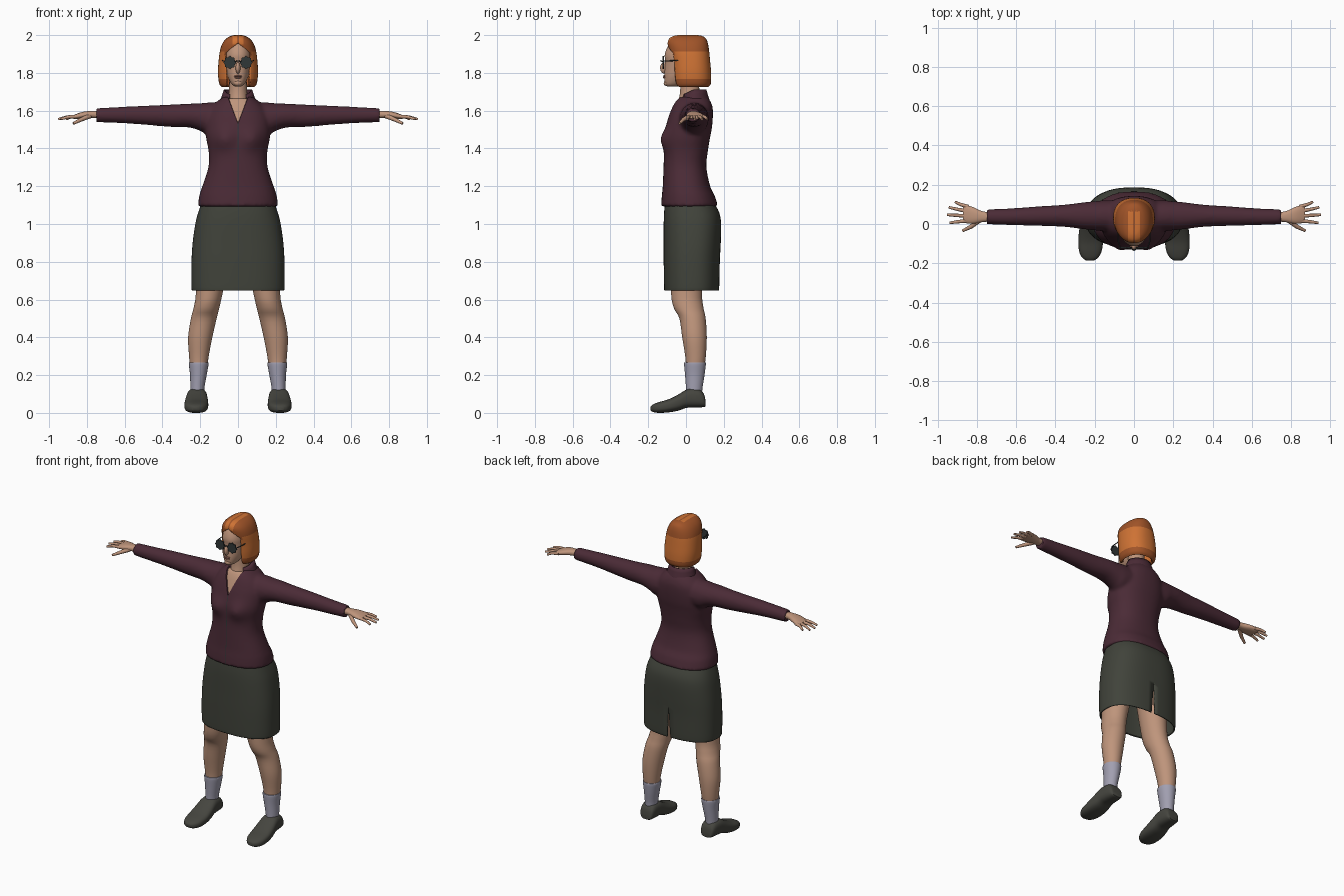
import bpy, bmesh, math
from mathutils import Vector

cube = bpy.data.objects.get("Cube")
if cube:
    bpy.data.objects.remove(cube)


def material(name, *rgb):
    m = bpy.data.materials.new(name)
    m.use_nodes = True
    m.diffuse_color = (*rgb, 1)
    m.node_tree.nodes["Principled BSDF"].inputs["Base Color"].default_value = (*rgb, 1)
    return m


SKIN = material("skin", .52, .30, .20)
JACKET = material("plum_cloth", .07, .024, .037)
SKIRT = material("charcoal_cloth", .052, .056, .043)
SHOE = material("shoe_leather", .06, .06, .05)
SOCK = material("lilac_grey_knit", .36, .35, .44)
BRIGHT = material("bright_orange_hair", .62, .17, .035)
DARK = material("dark_orange_hair", .36, .09, .022)
LENS = material("dark_glass", .03, .038, .038)
LIPS = material("lips", .34, .15, .11)


def smooth_rings(rings, steps=4):
    """Catmull-Rom interpolation between cross-sections."""
    out = []
    for i in range(len(rings) - 1):
        a, b, c, d = (Vector(rings[min(max(k, 0), len(rings) - 1)]) for k in range(i - 1, i + 3))
        for t in (s / steps for s in range(steps)):
            out.append((2 * b + (c - a) * t + (2 * a - 5 * b + 4 * c - d) * t * t
                        + (3 * b - a - 3 * c + d) * t ** 3) / 2)
    return out + [Vector(rings[-1])]


def loft(bm, rings, axis="z", power=2.3, sides=40):
    """Closed loft of rings (position, centre u, centre v, radius u, radius v)."""
    def point(r, k):
        a = math.tau * k / sides
        c, s = math.cos(a), math.sin(a)
        u = r[1] + r[3] * math.copysign(abs(c) ** (2 / power), c)
        v = r[2] + r[4] * math.copysign(abs(s) ** (2 / power), s)
        return {"z": (u, v, r[0]), "x": (r[0], u, v), "y": (u, r[0], v)}[axis]
    loops = [[bm.verts.new(point(r, k)) for k in range(sides)] for r in smooth_rings(rings)]
    for a, b in zip(loops, loops[1:]):
        for k in range(sides):
            j = (k + 1) % sides
            bm.faces.new((a[k], a[j], b[j], b[k]))
    bm.faces.new(loops[0])
    bm.faces.new(loops[-1])
    bmesh.ops.recalc_face_normals(bm, faces=bm.faces)


def upright(rings):
    """Turn (z, half width, front y, back y) into centred rings."""
    return [(z, 0, (f + b) / 2, w, (b - f) / 2) for z, w, f, b in rings]


def leg_rings(rings):
    """Turn (z, centre x, half width, front y, back y) into rings."""
    return [(z, x, (f + b) / 2, w, (b - f) / 2) for z, x, w, f, b in rings]


def cut(bm, co, no, test):
    """Split the faces that pass the test along a plane."""
    faces = [f for f in bm.faces if test(f.calc_center_median())]
    geom = set(faces)
    for f in faces:
        geom.update(f.edges)
        geom.update(f.verts)
    bmesh.ops.bisect_plane(bm, geom=list(geom), plane_co=co, plane_no=no, dist=1e-5)


def remove(bm, test):
    bmesh.ops.delete(bm, geom=[f for f in bm.faces if test(f.calc_center_median())], context="FACES")


def finish(bm, name, mats, mirror=False, thickness=0, angle=50):
    me = bpy.data.meshes.new(name)
    bm.to_mesh(me)
    bm.free()
    for m in mats:
        me.materials.append(m)
    ob = bpy.data.objects.new(name, me)
    bpy.context.collection.objects.link(ob)
    bpy.ops.object.select_all(action="DESELECT")
    ob.select_set(True)
    bpy.context.view_layer.objects.active = ob
    bpy.ops.object.shade_smooth_by_angle(angle=math.radians(angle))
    if thickness:
        mod = ob.modifiers.new("thickness", "SOLIDIFY")
        mod.thickness, mod.offset = thickness, -1
    if mirror:
        ob.modifiers.new("mirror", "MIRROR")
    return ob


def part(name, rings, mat, mirror=False, **kw):
    bm = bmesh.new()
    loft(bm, rings, **kw)
    return finish(bm, name, [mat], mirror)


def tube(name, points, radius, mat, tip=.6, mirror=True):
    cu = bpy.data.curves.new(name, "CURVE")
    cu.dimensions, cu.bevel_depth, cu.bevel_resolution = "3D", radius, 3
    cu.use_fill_caps = True
    sp = cu.splines.new("POLY")
    sp.points.add(len(points) - 1)
    for i, (p, co) in enumerate(zip(sp.points, points)):
        p.co = (*co, 1)
        p.radius = 1 + (tip - 1) * i / (len(points) - 1)
    cu.materials.append(mat)
    ob = bpy.data.objects.new(name, cu)
    bpy.context.collection.objects.link(ob)
    if mirror:
        ob.modifiers.new("mirror", "MIRROR")


def blob(name, centre, size, mat):
    bm = bmesh.new()
    bmesh.ops.create_uvsphere(bm, u_segments=20, v_segments=12, radius=1)
    for v in bm.verts:
        v.co = Vector(c + s * q for c, s, q in zip(centre, size, v.co))
    finish(bm, name, [mat])


# Jacket: torso and sleeves fused into one skin
bm = bmesh.new()
loft(bm, upright([(1.092, .213, -.132, .17), (1.15, .205, -.128, .152), (1.2, .189, -.123, .128),
                  (1.3, .157, -.119, .108), (1.38, .155, -.116, .115), (1.45, .168, -.114, .126),
                  (1.5, .172, -.108, .136), (1.56, .167, -.095, .142), (1.61, .147, -.077, .142),
                  (1.645, .115, -.062, .132), (1.672, .08, -.045, .115)]))
for v in bm.verts:
    if v.co.y < 0:
        v.co.y -= .028 * math.exp(-((abs(v.co.x) - .075) / .055) ** 2 - ((v.co.z - 1.45) / .055) ** 2)
ARM = [(.08, .04, 1.56, .08, .085), (.16, .042, 1.558, .078, .085), (.2, .042, 1.566, .074, .073),
       (.26, .042, 1.574, .068, .063), (.36, .042, 1.573, .056, .059), (.5, .04, 1.576, .049, .05),
       (.62, .037, 1.577, .043, .043), (.75, .037, 1.576, .038, .037)]
for side in (1, -1):
    loft(bm, [(side * r[0], *r[1:]) for r in ARM], axis="x", power=2)
jacket = finish(bm, "jacket", [JACKET])
mod = jacket.modifiers.new("fuse", "REMESH")
mod.mode, mod.voxel_size = "VOXEL", .01
mod = jacket.modifiers.new("relax", "SMOOTH")
mod.factor, mod.iterations = .5, 5
fused = bpy.data.meshes.new_from_object(jacket.evaluated_get(bpy.context.evaluated_depsgraph_get()))
bpy.data.objects.remove(jacket)

# Open neckline and front seam cut into the jacket
bm = bmesh.new()
bm.from_mesh(fused)
for side in (1, -1):
    cut(bm, (0, 0, 1.53), (side * .17, 0, -.065), lambda c: c.y < .02 and c.z > 1.5 and abs(c.x) < .12)
    cut(bm, (side * .002, 0, 0), (1, 0, 0), lambda c: c.y < 0 and c.z < 1.56 and abs(c.x) < .03)
neckline, seam = [], []
for f in bm.faces:
    c = f.calc_center_median()
    f.material_index = 0
    if c.y < .01 and c.z > 1.53 + abs(c.x) * 2.615:
        neckline.append(f)
    elif c.y < -.05 and abs(c.x) < .002 and 1.1 < c.z:
        seam.append(f)
bmesh.ops.inset_region(bm, faces=neckline, thickness=.002, depth=-.007)
for f in neckline:
    f.material_index = 1
for f in seam:
    f.material_index = 2
finish(bm, "jacket", [JACKET, SKIN, LENS])

# Standing collar, open at the front
bm = bmesh.new()
rows = []
for t in (0, .35, .7, 1):
    row = []
    for k in range(33):
        a = math.radians(-55 + 290 * k / 32)
        drop = .03 * max(0, -math.sin(a))
        row.append(bm.verts.new((math.cos(a) * (.1 - .025 * t), .042 + math.sin(a) * (.09 - .025 * t),
                                 1.635 + .077 * t - drop)))
    rows.append(row)
for a, b in zip(rows, rows[1:]):
    for k in range(32):
        bm.faces.new((a[k], a[k + 1], b[k + 1], b[k]))
finish(bm, "collar", [JACKET], thickness=.008)

# Skirt with a back vent
bm = bmesh.new()
loft(bm, upright([(.647, .241, -.113, .172), (.665, .246, -.116, .176), (.8, .246, -.118, .179),
                  (.9, .24, -.118, .184), (1.0, .226, -.118, .186), (1.06, .211, -.116, .176),
                  (1.12, .19, -.11, .145)]), power=2.5, sides=64)
for side in (1, -1):
    cut(bm, (0, 0, .85), (side, 0, .06), lambda c: c.y > .1 and c.z < .88 and abs(c.x) < .06)
remove(bm, lambda c: c.z < .648 or (c.y > .1 and abs(c.x) < .06 * (.85 - c.z)))
finish(bm, "skirt", [SKIRT], thickness=.008)

# Legs, socks and shoes
part("leg", leg_rings([(.24, .208, .045, 0, .097), (.3, .207, .052, -.004, .105), (.4, .2, .064, -.02, .11),
                       (.5, .181, .068, -.035, .104), (.56, .166, .068, -.066, .092),
                       (.65, .15, .072, -.08, .086), (.95, .115, .1, -.09, .11)]), SKIN, True, power=2)
part("sock", leg_rings([(.08, .215, .036, 0, .085), (.13, .215, .037, 0, .087), (.2, .21, .044, -.005, .098),
                        (.255, .208, .052, -.01, .105), (.268, .208, .051, -.009, .104)]), SOCK, True, power=2)
SHOE_RINGS = [(.104, .03, .035, .06), (.095, .042, .031, .1), (.07, .049, .029, .125), (.03, .053, .028, .13),
              (0, .056, .026, .122), (-.04, .061, .012, .098), (-.09, .063, .003, .073),
              (-.14, .057, 0, .058), (-.172, .04, .004, .046), (-.187, .018, .012, .034)]
part("shoe", [(y, .218 - .03 * y, (a + b) / 2, w, (b - a) / 2) for y, w, a, b in SHOE_RINGS], SHOE, True,
     axis="y", power=2.7)

# Hands
part("palm", [(.72, .037, 1.578, .024, .02), (.77, .037, 1.58, .027, .019), (.82, .044, 1.576, .042, .018),
              (.86, .051, 1.568, .046, .013), (.872, .052, 1.566, .04, .009)], SKIN, True, axis="x")
for name, y0, x1, y1 in (("little_finger", .088, .91, .112), ("ring_finger", .065, .942, .085),
                         ("middle_finger", .041, .952, .047), ("index_finger", .017, .938, .006)):
    tube(name, [(.845, y0, 1.57), ((.86 + x1) / 2, (y0 + y1) / 2, 1.567), (x1, y1, 1.555)], .0105, SKIN)
tube("thumb", [(.785, .022, 1.572), (.83, -.014, 1.553), (.872, -.034, 1.532)], .014, SKIN, .5)

# Neck, head and face
part("neck", upright([(1.6, .06, -.055, .09), (1.67, .052, -.036, .08), (1.72, .047, -.03, .07),
                      (1.8, .046, -.03, .07)]), SKIN, power=2)
part("head", upright([(1.728, .017, -.1, -.045), (1.742, .035, -.112, -.01), (1.78, .055, -.115, .05),
                      (1.82, .064, -.113, .085), (1.86, .069, -.11, .095), (1.9, .07, -.112, .1),
                      (1.95, .06, -.09, .085), (1.98, .03, -.05, .05)]), SKIN, power=2.2)
blob("nose", (0, -.114, 1.826), (.013, .023, .03), SKIN)
blob("upper_lip", (0, -.113, 1.783), (.021, .009, .005), LIPS)
blob("lower_lip", (0, -.112, 1.775), (.018, .01, .005), LIPS)
blob("chin", (0, -.102, 1.746), (.022, .016, .016), SKIN)

# Bob haircut with a face opening and banded colour
bm = bmesh.new()
loft(bm, upright([(1.725, .086, -.06, .118), (1.745, .1, -.07, .132), (1.8, .106, -.075, .133),
                  (1.86, .103, -.079, .128), (1.92, .095, -.092, .122), (1.96, .08, -.097, .115),
                  (1.985, .058, -.085, .103), (1.997, .034, -.06, .08), (2.0, .015, -.035, .055)]), sides=56)
for side in (1, -1):
    cut(bm, (side * .064, 0, 0), (1, 0, 0), lambda c: c.y < .02 and c.z < 1.93)
    cut(bm, (0, 0, 1.958), (side * .8, 0, 1), lambda c: c.y < 0 and c.z > 1.85)
    for x in (.005, .03):
        cut(bm, (side * x, 0, 0), (1, 0, 0), lambda c: c.z > 1.94 and c.y < .1)
for z in (1.768, 1.912):
    cut(bm, (0, 0, z), (0, 0, 1), lambda c: True)
remove(bm, lambda c: c.z < 1.7251 or (c.y < 0 and abs(c.x) < .064 and c.z < 1.958 - .8 * abs(c.x)))
for f in bm.faces:
    c = f.calc_center_median()
    band = 1.768 < c.z < 1.912 and c.y > -.062
    streak = c.z > 1.955 and .005 < abs(c.x) < .03 and c.y < .065
    f.material_index = int(not (band or streak))
finish(bm, "hair", [BRIGHT, DARK], thickness=.014)

# Flower-edged sunglasses
bm = bmesh.new()
edge = []
for k in range(64):
    a = math.tau * k / 64
    r = .031 * (1 + .09 * math.cos(8 * a))
    edge.append(bm.verts.new((.043 + r * math.cos(a), -.124, 1.855 + r * math.sin(a))))
lens = bm.faces.new(edge)
grown = bmesh.ops.extrude_face_region(bm, geom=[lens])["geom"]
bmesh.ops.translate(bm, verts=[g for g in grown if isinstance(g, bmesh.types.BMVert)], vec=(0, .007, 0))
bmesh.ops.recalc_face_normals(bm, faces=bm.faces)
finish(bm, "sunglass_lens", [LENS], True, angle=35)
tube("sunglass_arm", [(.07, -.12, 1.862), (.08, -.09, 1.864), (.085, 0, 1.866)], .003, LENS, 1)
tube("sunglass_bridge", [(-.016, -.124, 1.86), (0, -.134, 1.864), (.016, -.124, 1.86)], .003, LENS, 1, False)
